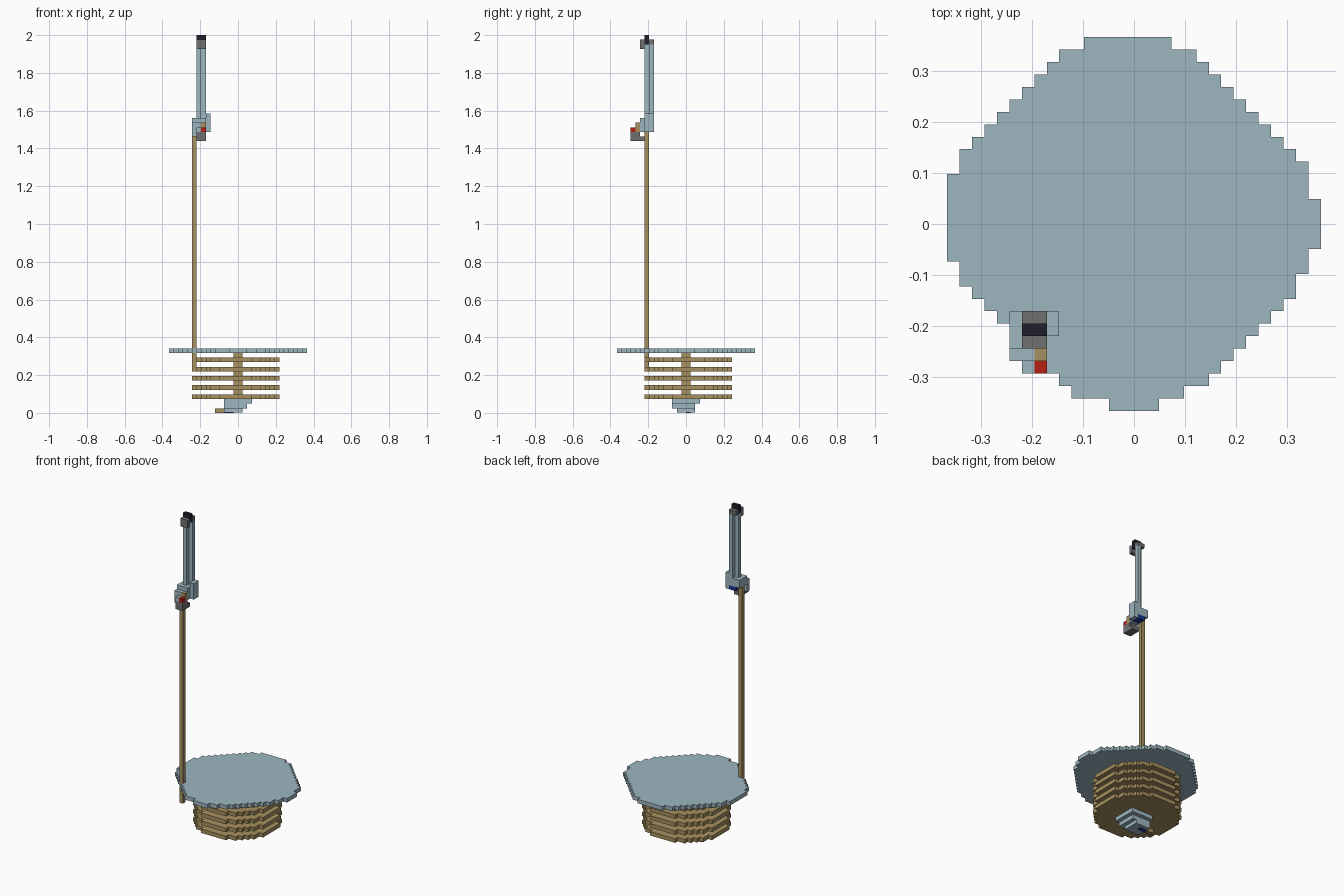
import bpy
import bmesh
from mathutils import Vector

if "Cube" in bpy.data.objects:
    bpy.data.objects.remove(bpy.data.objects["Cube"], do_unlink=True)

U = 2 / 82  # size of one block


def material(name, r, g, b):
    m = bpy.data.materials.new(name)
    m.use_nodes = True
    m.diffuse_color = (r, g, b, 1)
    m.node_tree.nodes["Principled BSDF"].inputs["Base Color"].default_value = (r, g, b, 1)
    return m


pale = material("pale blue", 0.34, 0.47, 0.53)
tan = material("tan wood", 0.38, 0.28, 0.115)
grey = material("grey", 0.16, 0.16, 0.16)
black = material("black", 0.014, 0.014, 0.024)
red = material("red", 0.45, 0.013, 0.005)
navy = material("deep blue", 0.01, 0.035, 0.3)


def finish(name, bm, mat):
    mesh = bpy.data.meshes.new(name)
    bm.to_mesh(mesh)
    bm.free()
    mesh.materials.append(mat)
    bpy.context.collection.objects.link(bpy.data.objects.new(name, mesh))


def box(name, mat, x, y, z):
    """Box from (low, high) ranges in block units."""
    bm = bmesh.new()
    bmesh.ops.create_cube(bm, size=1)
    for v in bm.verts:
        v.co = Vector([r[c > 0] * U for r, c in zip((x, y, z), v.co)])
    finish(name, bm, mat)


def slab(name, mat, cells, low):
    """One-block-thick slab with a stepped outline, made of grid cells."""
    bm = bmesh.new()
    cells = set(cells)
    for x, y in cells:
        corners = [(x, y), (x + 1, y), (x + 1, y + 1), (x, y + 1)]
        for z, ring in ((low + 1, corners), (low, corners[::-1])):
            bm.faces.new([bm.verts.new(Vector((a, b, z)) * U) for a, b in ring])
        sides = [(x, y - 1), (x + 1, y), (x, y + 1), (x - 1, y)]
        for i, side in enumerate(sides):
            if side not in cells:
                a, b = corners[i], corners[(i + 1) % 4]
                quad = [(*a, low), (*b, low), (*b, low + 1), (*a, low + 1)]
                bm.faces.new([bm.verts.new(Vector(p) * U) for p in quad])
    bmesh.ops.remove_doubles(bm, verts=bm.verts, dist=U / 10)
    bmesh.ops.dissolve_limit(bm, angle_limit=0.01, verts=bm.verts, edges=bm.edges)
    finish(name, bm, mat)


# Wide top plate, given by the left and right reach of each row, back to front
right = [3, *range(5, 14), 14, 14, 14, 15, 15, 15, 15, 14, 14, 13, *range(13, 5, -1), 4, 2]
left = [4, *range(6, 15), 14, *[15] * 7, 14, 14, 13, 12, 11, *range(10, 4, -1), 2]
plate = [(x, 14 - i) for i, (l, r) in enumerate(zip(left, right)) for x in range(-l, r)]
slab("top_plate", pale, plate, 13)

# Round tiers stacked below it on a central post
span = range(-10, 10)
tier = [(x, y) for x in span for y in span if (x + 1) ** 2 + y ** 2 < 9.7 ** 2]
for n in range(5):
    slab(f"tier_{n + 1}", tan, tier, 3 + 2 * n)
box("post", tan, (-1, 1), (-1, 1), (3, 13))

# Stepped foot
box("foot_upper", pale, (-3, 3), (-3, 3), (2, 3))
box("foot_middle", pale, (-3, 2), (-3, 2), (1, 2))
box("foot_lower", pale, (-3, 1), (-2, 2), (0.1, 1))
box("foot_inlay", navy, (-3, -1), (0, 1), (0, 0.1))
box("foot_peg", tan, (-5, -3), (0, 1), (0, 1))

# Tall pole
box("pole", tan, (-10, -9), (-9, -8), (9, 62))

# Guard between the pole and the blade
box("guard_left", pale, (-7, -6), (-9, -7), (61, 65))
box("guard_middle", pale, (-9, -7), (-10, -7), (62, 64))
box("guard_right", pale, (-10, -9), (-10, -7), (62, 64))
box("guard_front", pale, (-10, -8), (-11, -10), (60, 63))
box("guard_tip", pale, (-9, -8), (-12, -11), (61, 62))
box("guard_underside", navy, (-9, -7), (-9, -7), (61, 62))
box("guard_core", pale, (-9, -7), (-10, -9), (61, 62))
box("weight", grey, (-9, -7), (-12, -10), (59, 61))
box("weight_back", grey, (-9, -7), (-10, -9), (59, 60))
box("catch", tan, (-8, -7), (-11, -10), (61, 63))
box("catch_button", red, (-8, -7), (-12, -11), (61, 62))

# Blade of two staggered bars with a dark cap
box("blade_front", pale, (-9, -8), (-9, -8), (64, 80))
box("blade_back", pale, (-8, -7), (-8, -7), (64, 80))
box("cap", black, (-9, -7), (-9, -8), (80, 82))
box("cap_front", grey, (-9, -7), (-10, -9), (79, 81))
box("cap_back", grey, (-9, -7), (-8, -7), (80, 81))
